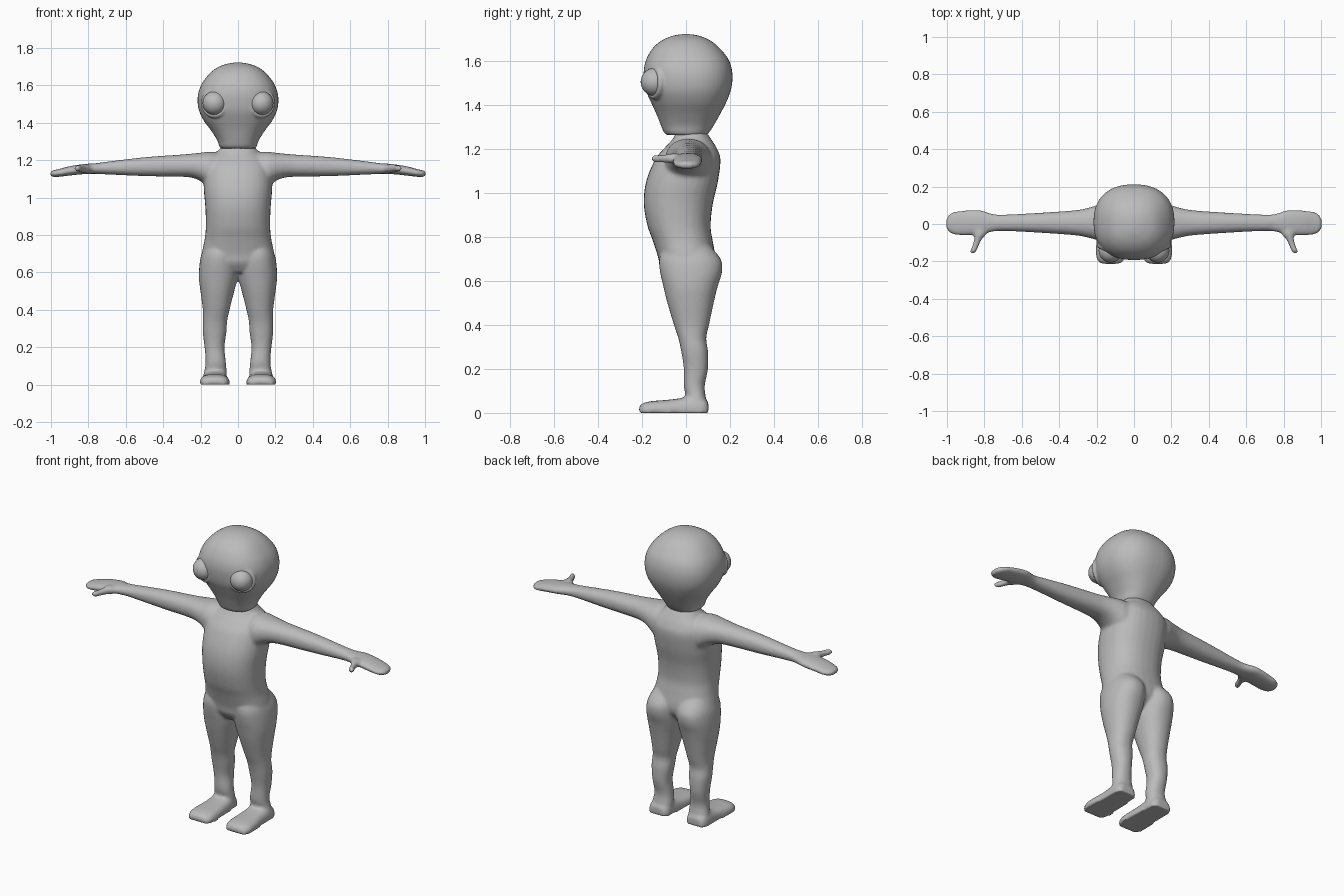
import bpy, bmesh, math
from mathutils import Vector, Matrix

skin = bpy.data.materials.new("grey_skin")
skin.diffuse_color = (0.5, 0.5, 0.5, 1)

# how (t along the loft, u, v across it) maps to xyz
AXES = {'x': lambda t, u, v: (t, u, v),
        'y': lambda t, u, v: (u, t, v),
        'z': lambda t, u, v: (u, v, t)}


def spline(rows, steps=5):
    """Catmull-Rom interpolation of ring parameters."""
    out = []
    for i in range(len(rows) - 1):
        p = [rows[max(0, min(len(rows) - 1, i + k))] for k in (-1, 0, 1, 2)]
        for s in range(steps):
            f = s / steps
            out.append([0.5 * (2 * b + (c - a) * f + (2 * a - 5 * b + 4 * c - d) * f ** 2
                               + (3 * b - a - 3 * c + d) * f ** 3) for a, b, c, d in zip(*p)])
    return out + [list(rows[-1])]


def loft(bm, axis, rows, power=2.0, side=1, seg=32):
    """Skin rounded rings given as (t, u_min, u_max, v_min, v_max)."""
    rings = []
    for t, u0, u1, v0, v1 in spline(rows):
        ring = []
        for k in range(seg):
            a = 2 * math.pi * k / seg
            c, s = math.cos(a), math.sin(a)
            u = (u0 + u1) / 2 + (u1 - u0) / 2 * math.copysign(abs(c) ** (2 / power), c)
            v = (v0 + v1) / 2 + (v1 - v0) / 2 * math.copysign(abs(s) ** (2 / power), s)
            x, y, z = AXES[axis](t, u, v)
            ring.append(bm.verts.new((x * side, y, max(z, 0))))
        rings.append(ring)
    for a, b in zip(rings, rings[1:]):
        for k in range(seg):
            n = (k + 1) % seg
            bm.faces.new((a[k], a[n], b[n], b[k]))
    bm.faces.new(rings[0])
    bm.faces.new(rings[-1])


def finish(bm, name, voxel=None, smooth=0):
    bmesh.ops.recalc_face_normals(bm, faces=bm.faces)
    for f in bm.faces:
        f.smooth = True
    me = bpy.data.meshes.new(name)
    bm.to_mesh(me)
    bm.free()
    me.materials.append(skin)
    ob = bpy.data.objects.new(name, me)
    bpy.context.collection.objects.link(ob)
    if voxel:
        m = ob.modifiers.new("blend", 'REMESH')
        m.mode, m.voxel_size, m.use_smooth_shade = 'VOXEL', voxel, True
        s = ob.modifiers.new("soften", 'SMOOTH')
        s.factor, s.iterations = 0.5, smooth
    return ob


# body: torso, legs, feet, arms and thumbs fused into one skin
body = bmesh.new()
loft(body, 'z', [
    (0.60, -.10, .10, -.08, .08), (0.65, -.17, .17, -.115, .125), (0.70, -.192, .192, -.125, .135),
    (0.78, -.178, .178, -.150, .122), (0.85, -.172, .172, -.175, .112), (0.95, -.175, .175, -.192, .122),
    (1.05, -.183, .183, -.182, .145), (1.15, -.180, .180, -.142, .157), (1.20, -.160, .160, -.102, .142),
    (1.24, -.115, .115, -.065, .118), (1.28, -.085, .085, -.04, .09)], 2.3)
for side in (-1, 1):
    loft(body, 'z', [
        (0.00, .06, .185, -.02, .095), (0.06, .06, .182, 0, .092), (0.12, .065, .173, -.010, .085),
        (0.20, .072, .179, -.010, .100), (0.28, .062, .188, -.022, .100), (0.34, .058, .187, -.035, .092),
        (0.40, .045, .188, -.055, .105), (0.50, .020, .201, -.085, .126), (0.57, .002, .209, -.102, .143),
        (0.64, -.002, .206, -.118, .164), (0.70, 0, .195, -.122, .158), (0.77, .01, .165, -.10, .10)],
        2.2, side)
    # foot: height is mirrored about the floor and clamped to give a flat sole
    loft(body, 'y', [
        (y, a, b, -h, h) for y, a, b, h in (
            (-.214, .085, .165, .025), (-.200, .058, .192, .042), (-.16, .045, .205, .053),
            (-.10, .046, .202, .058), (-.03, .052, .193, .066), (.04, .056, .192, .08),
            (.085, .064, .187, .065), (.102, .085, .167, .045))], 3, side)
    loft(body, 'x', [
        (0.08, -.08, .12, 1.02, 1.24), (0.15, -.095, .115, 1.05, 1.246), (0.20, -.085, .100, 1.088, 1.240),
        (0.25, -.072, .085, 1.107, 1.235), (0.32, -.060, .073, 1.112, 1.229), (0.50, -.047, .060, 1.115, 1.216),
        (0.70, -.037, .050, 1.124, 1.192), (0.76, -.042, .055, 1.127, 1.184), (0.82, -.056, .073, 1.126, 1.180),
        (0.90, -.062, .072, 1.118, 1.168), (0.96, -.057, .066, 1.111, 1.152), (0.99, -.042, .048, 1.111, 1.145),
        (1.004, -.02, .025, 1.118, 1.138)], 2.2, side)
    loft(body, 'y', [
        (-.157, .855, .872, 1.148, 1.164), (-.145, .842, .876, 1.140, 1.172), (-.11, .828, .862, 1.138, 1.174),
        (-.08, .812, .855, 1.136, 1.178), (-.05, .785, .860, 1.132, 1.180), (-.02, .77, .87, 1.135, 1.175)],
        2, side)
finish(body, "body", 0.009, 5)

# head with raised eye rims
EYE = Vector((.125, -.142, 1.505))
head = bmesh.new()
loft(head, 'z', [
    (1.263, -.092, .092, -.085, .095), (1.275, -.100, .100, -.100, .105), (1.31, -.113, .113, -.115, .128),
    (1.36, -.145, .145, -.135, .156), (1.41, -.182, .182, -.158, .182), (1.46, -.207, .207, -.180, .202),
    (1.51, -.216, .216, -.190, .211), (1.56, -.212, .212, -.192, .209), (1.61, -.193, .193, -.180, .192),
    (1.66, -.155, .155, -.150, .152), (1.695, -.112, .112, -.108, .108), (1.715, -.06, .06, -.06, .06),
    (1.722, -.02, .02, -.02, .02)], 2.35, seg=48)


def eye_frame(side):
    out = Vector((side * math.sin(0.42), -math.cos(0.42), 0))
    return Matrix.Translation((EYE.x * side, EYE.y, EYE.z)) @ out.to_track_quat('Z', 'Y').to_matrix().to_4x4()


def torus(bm, frame, major, minor, n=40, m=12):
    v = [[bm.verts.new(frame @ Vector((
        (major + minor * math.cos(b)) * math.cos(a), (major + minor * math.cos(b)) * math.sin(a),
        minor * math.sin(b)))) for b in (2 * math.pi * j / m for j in range(m))]
        for a in (2 * math.pi * i / n for i in range(n))]
    for i in range(n):
        for j in range(m):
            i2, j2 = (i + 1) % n, (j + 1) % m
            bm.faces.new((v[i][j], v[i2][j], v[i2][j2], v[i][j2]))


for side in (-1, 1):
    torus(head, eye_frame(side), .065, .015)
finish(head, "head", 0.007, 4)

# eyeballs
for side, label in ((-1, "right"), (1, "left")):
    eye = bmesh.new()
    bmesh.ops.create_uvsphere(eye, u_segments=32, v_segments=16, radius=.064, matrix=eye_frame(side))
    finish(eye, label + "_eye")
